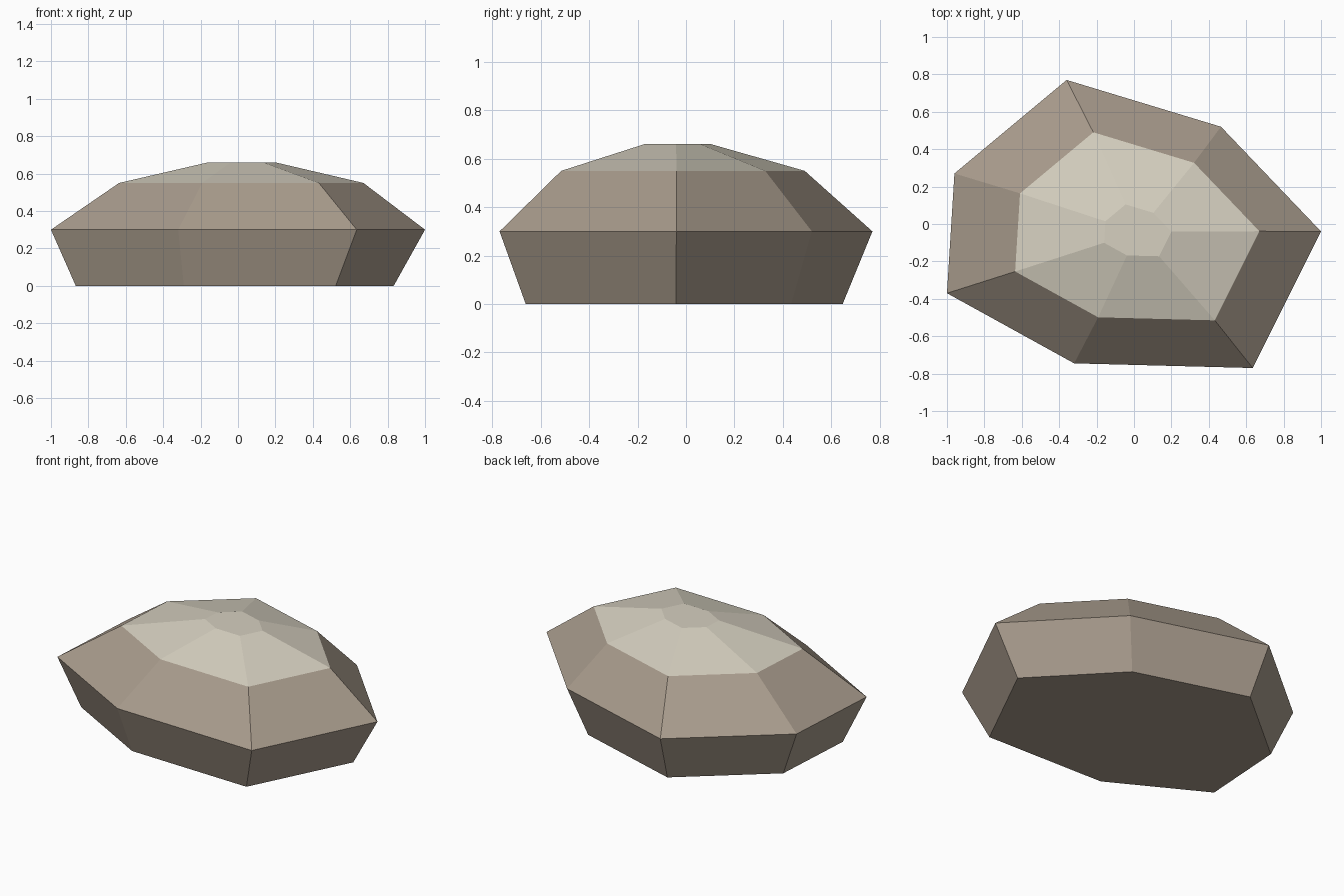
import bpy

if "Cube" in bpy.data.objects:
    bpy.data.objects.remove(bpy.data.objects["Cube"])

# Seven-sided outline of the widest ring (top view)
OUTLINE = [(1, -0.04), (0.465, 0.52), (-0.36, 0.77), (-0.96, 0.27),
           (-1, -0.37), (-0.32, -0.745), (0.635, -0.77)]
# Rings from the ground up: height, scale, x shift, y shift
RINGS = [(0.0, 0.85, -0.0175, -0.0075), (0.3, 1.0, 0.0, 0.0),
         (0.55, 0.653, 0.0175, -0.0125), (0.66, 0.18, 0.02, -0.034)]


def material(name, rgb):
    def linear(c):
        c /= 255
        return c / 12.92 if c <= 0.04045 else ((c + 0.055) / 1.055) ** 2.4
    mat = bpy.data.materials.new(name)
    mat.diffuse_color = (*[linear(c) for c in rgb], 1)
    mat.use_nodes = True
    mat.node_tree.nodes["Principled BSDF"].inputs["Base Color"].default_value = mat.diffuse_color
    return mat


# Stone: stacked rings joined by quads, closed by a flat base and cap
n = len(OUTLINE)
verts = [(x * s + dx, y * s + dy, z) for z, s, dx, dy in RINGS for x, y in OUTLINE]
faces = [(r * n + i, r * n + (i + 1) % n, (r + 1) * n + (i + 1) % n, (r + 1) * n + i)
         for r in range(len(RINGS) - 1) for i in range(n)]
faces += [tuple(reversed(range(n))), tuple(range(3 * n, 4 * n))]

mesh = bpy.data.meshes.new("rock")
mesh.from_pydata(verts, [], faces)
mesh.materials.append(material("brown stone", (168, 155, 140)))
mesh.materials.append(material("pale stone top", (214, 208, 192)))

# Pale colour on everything above the shoulder ring
for face in mesh.polygons:
    face.use_smooth = False
    face.material_index = int(face.center.z > 0.56)

rock = bpy.data.objects.new("rock", mesh)
bpy.context.collection.objects.link(rock)
